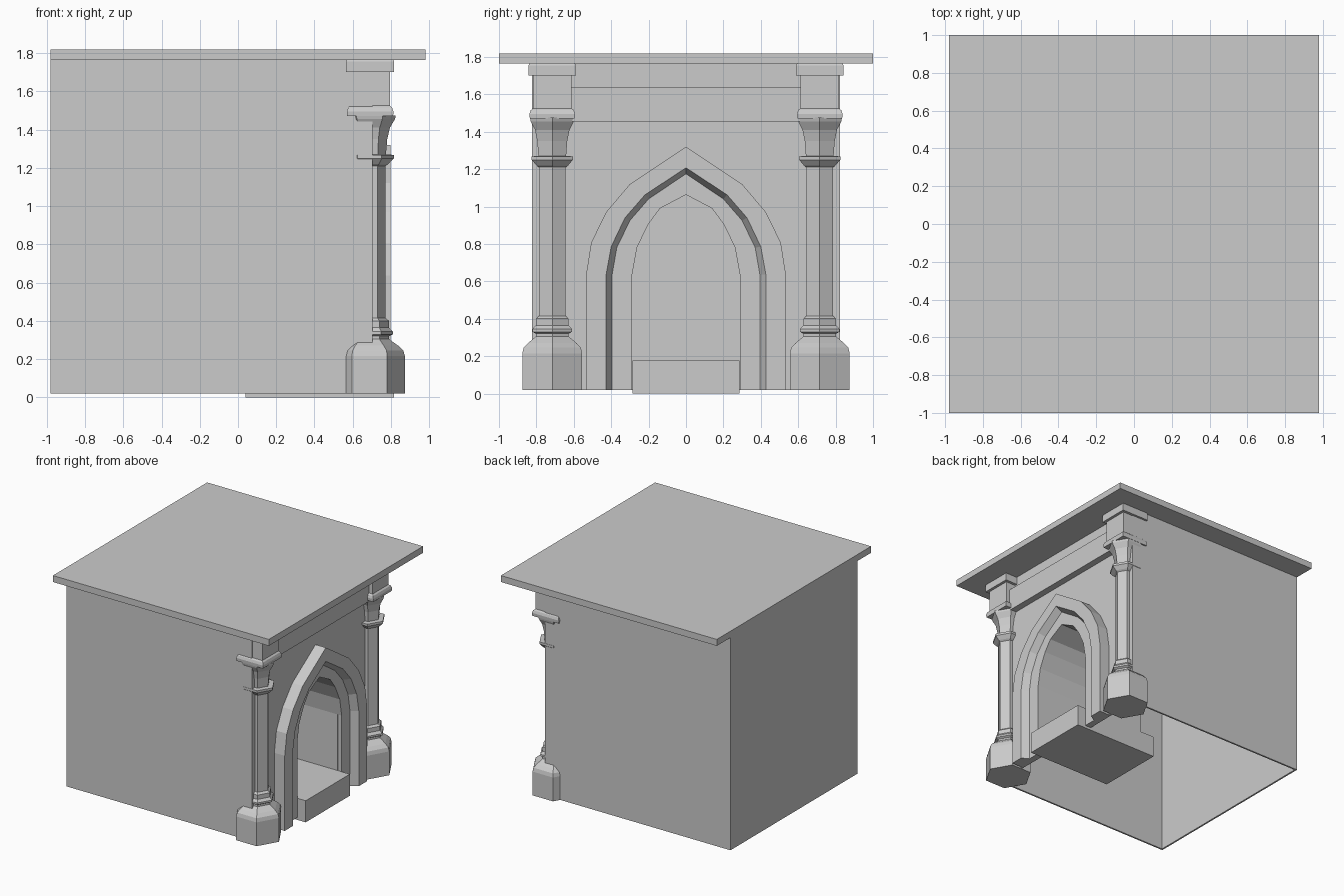
import bpy, bmesh, math

if "Cube" in bpy.data.objects:
    bpy.data.objects.remove(bpy.data.objects["Cube"])


def finish(name, bm):
    bmesh.ops.recalc_face_normals(bm, faces=bm.faces)
    mesh = bpy.data.meshes.new(name)
    bm.to_mesh(mesh)
    bm.free()
    ob = bpy.data.objects.new(name, mesh)
    bpy.context.collection.objects.link(ob)
    return ob


def box(name, x0, x1, y0, y1, z0, z1):
    bm = bmesh.new()
    bmesh.ops.create_cube(bm, size=1)
    for v in bm.verts:
        v.co = ((x0 + x1) / 2 + v.co.x * (x1 - x0),
                (y0 + y1) / 2 + v.co.y * (y1 - y0),
                (z0 + z1) / 2 + v.co.z * (z1 - z0))
    return finish(name, bm)


def turned(name, cx, cy, sides, start, profile):
    """Stack of regular polygons; profile is (half width across flats, z)."""
    bm = bmesh.new()
    rings = []
    for a, z in profile:
        r = a / math.cos(math.pi / sides)
        rings.append([bm.verts.new((cx + r * math.cos(start + 2 * math.pi * i / sides),
                                    cy + r * math.sin(start + 2 * math.pi * i / sides), z))
                      for i in range(sides)])
    for lo, hi in zip(rings, rings[1:]):
        for i in range(sides):
            j = (i + 1) % sides
            bm.faces.new((lo[i], lo[j], hi[j], hi[i]))
    bm.faces.new(rings[0])
    bm.faces.new(rings[-1])
    return finish(name, bm)


def arch(half):
    """Full pointed arch outline (y, z) from its left half, apex last."""
    half = [(half[0][0], 0.02)] + half
    return [(-y, z) for y, z in half] + [(y, z) for y, z in half[-2::-1]]


def loft(name, sections, cap_end=False, cap_feet=False):
    """Bridge arch outlines placed at successive depths (x)."""
    bm = bmesh.new()
    rows = [[bm.verts.new((x, y, z)) for y, z in outline] for outline, x in sections]
    for a, b in zip(rows, rows[1:]):
        for i in range(len(a) - 1):
            bm.faces.new((a[i], a[i + 1], b[i + 1], b[i]))
    if cap_end:
        bm.faces.new(rows[-1])
    if cap_feet:
        for end in (0, -1):
            bm.faces.new([r[end] for r in rows])
    return finish(name, bm)


# Arch outlines from the outside in
outer = arch([(.534, .636), (.507, .807), (.427, .97), (.30, 1.12), (0, 1.32)])
middle = arch([(.427, .636), (.40, .785), (.326, .94), (.219, 1.063), (0, 1.207)])
inner = arch([(.395, .636), (.37, .78), (.30, .925), (.20, 1.04), (0, 1.175)])
opening = arch([(.288, .636), (.262, .78), (.203, .903), (.139, .99), (0, 1.063)])

FRONT, BACK, W, Z0, Z1 = .704, -.98, .823, .02, 1.765

# Hollow chimney body, open below, with the fire opening in its front wall
bm = bmesh.new()
front = [bm.verts.new((FRONT, y, z)) for y, z in
         [(-W, Z1), (-W, Z0)] + opening + [(W, Z0), (W, Z1)]]
back = [bm.verts.new((BACK, y, z)) for y, z in [(-W, Z1), (-W, Z0), (W, Z0), (W, Z1)]]
bm.faces.new(front)
bm.faces.new(back)
bm.faces.new((front[0], front[1], back[1], back[0]))
bm.faces.new((front[-1], front[-2], back[2], back[3]))
bm.faces.new((front[0], front[-1], back[3], back[0]))
body = finish("chimney_body", bm)
sol = body.modifiers.new("wall_thickness", 'SOLIDIFY')
sol.thickness = .02
sol.offset = -1

# Mantel slab, frieze band and hearth
box("mantel_slab", -.98, .98, -1, 1, Z1, 1.818)
box("frieze_band", .69, .76, -.64, .64, 1.455, 1.64)
box("hearth", .04, .815, -.286, .286, 0, .177)

# Stepped arch surround and the firebox behind it
loft("arch_surround", [(outer, .69), (outer, .798), (middle, .798), (inner, .74),
                       (opening, .74), (opening, .69)], cap_feet=True)
loft("firebox", [(opening, .70), (opening, .17)], cap_end=True)

# Hexagonal columns with square blocks above
column = [(.16, .02), (.16, .215), (.153, .245), (.13, .27), (.108, .288), (.088, .305),
          (.088, .32), (.105, .33), (.105, .345), (.088, .365), (.088, .40), (.072, .415),
          (.072, 1.21), (.085, 1.22), (.11, 1.25), (.11, 1.268), (.074, 1.27),
          (.08, 1.35), (.092, 1.41), (.115, 1.455), (.119, 1.475)]
block = [(.12, 1.47), (.122, 1.495), (.115, 1.515), (.103, 1.525), (.103, 1.70),
         (.126, 1.70), (.126, 1.755), (.122, Z1)]
for side, label in ((-1, "left"), (1, "right")):
    turned(label + "_column", .688, side * .715, 6, 0, column)
    turned(label + "_column_block", .691, side * .715, 4, math.pi / 4, block)
